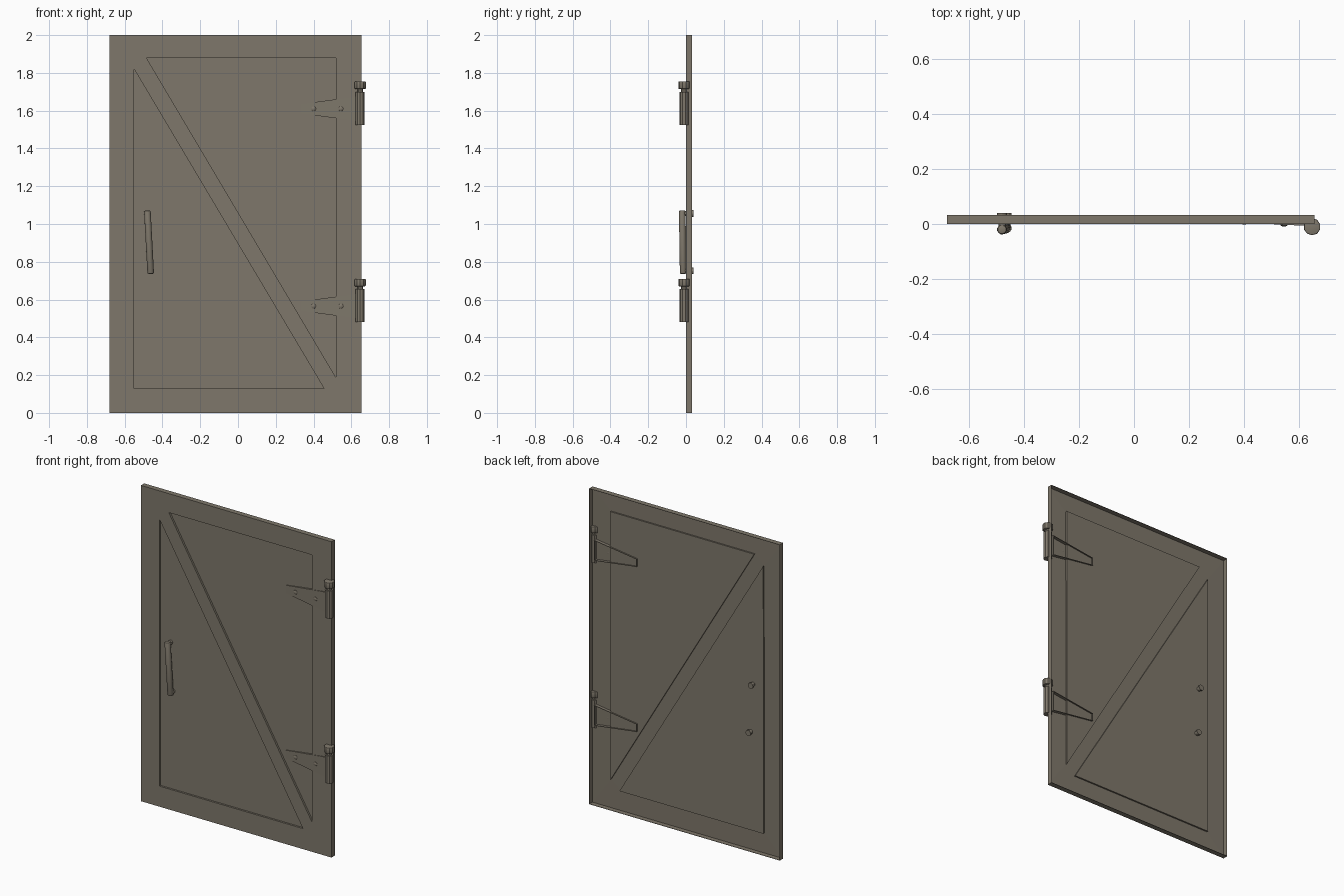
import bpy, bmesh
from mathutils import Vector

cube = bpy.data.objects.get("Cube")
if cube:
    bpy.data.objects.remove(cube, do_unlink=True)

# One painted metal colour for everything
metal = bpy.data.materials.new("grey_brown_metal")
metal.use_nodes = True
COLOUR = (0.21, 0.185, 0.145, 1)
metal.diffuse_color = COLOUR
metal.node_tree.nodes["Principled BSDF"].inputs["Base Color"].default_value = COLOUR


def add_object(name, bm, smooth=False):
    bmesh.ops.recalc_face_normals(bm, faces=bm.faces)
    mesh = bpy.data.meshes.new(name)
    bm.to_mesh(mesh)
    bm.free()
    mesh.materials.append(metal)
    obj = bpy.data.objects.new(name, mesh)
    bpy.context.collection.objects.link(obj)
    if smooth:
        bpy.ops.object.select_all(action="DESELECT")
        obj.select_set(True)
        bpy.context.view_layer.objects.active = obj
        bpy.ops.object.shade_smooth_by_angle()
    return obj


def rod(name, start, end, radius, sides=10, bevel=0):
    """Cylinder between two points, with optionally rounded ends."""
    start, end = Vector(start), Vector(end)
    axis = end - start
    bm = bmesh.new()
    bmesh.ops.create_cone(bm, cap_ends=True, segments=sides, radius1=radius,
                          radius2=radius, depth=axis.length)
    if bevel:
        rims = [e for e in bm.edges if abs(e.verts[0].co.z - e.verts[1].co.z) < 1e-5]
        bmesh.ops.bevel(bm, geom=rims, offset=bevel, segments=2, affect="EDGES", profile=0.5)
    bmesh.ops.rotate(bm, verts=bm.verts, matrix=axis.to_track_quat("Z", "Y").to_matrix())
    bmesh.ops.translate(bm, verts=bm.verts, vec=(start + end) / 2)
    return add_object(name, bm, smooth=True)


def thicken(obj, thickness):
    mod = obj.modifiers.new("sheet_thickness", "SOLIDIFY")
    mod.thickness = thickness
    mod.offset = -1


# Door sheet: frame and diagonal brace around two pressed triangles, with a rear lip
LIP, RECESS = 0.033, 0.012
bm = bmesh.new()


def corner(x, z):
    return bm.verts.new((x, 0, z))


tl, bl, br, tr = corner(-0.68, 2), corner(-0.68, 0), corner(0.655, 0), corner(0.655, 2)
a, b, c = corner(-0.55, 1.82), corner(-0.55, 0.13), corner(0.455, 0.13)
d, e, f = corner(-0.485, 1.88), corner(0.52, 1.88), corner(0.52, 0.185)
for loop in ((tl, bl, b, a), (bl, br, c, b), (br, tr, e, f), (tr, tl, d, e),
             (a, c, f, d), (tl, a, d), (br, f, c)):
    bm.faces.new(loop)


def push_back(loop, depth, floor):
    """Walls running backwards from a loop, closed by a floor if wanted."""
    back = [bm.verts.new(v.co + Vector((0, depth, 0))) for v in loop]
    for i in range(len(loop)):
        j = (i + 1) % len(loop)
        bm.faces.new((loop[i], loop[j], back[j], back[i]))
    if floor:
        bm.faces.new(back)


push_back((a, b, c), RECESS, True)
push_back((d, f, e), RECESS, True)
push_back((tl, bl, br, tr), LIP, False)
door = add_object("door_sheet", bm)
# The front has to face -y so the thickness grows inwards
if door.data.polygons[0].normal.y > 0:
    door.data.flip_normals()
thicken(door, 0.003)

# Hinges
PIN_X, PIN_Y = 0.647, -0.01
for name, z in (("upper_hinge", 1.61), ("lower_hinge", 0.565)):
    rod(name + "_barrel", (PIN_X, PIN_Y, z - 0.085), (PIN_X, PIN_Y, z + 0.09), 0.025)
    rod(name + "_pin", (PIN_X, PIN_Y, z + 0.08), (PIN_X, PIN_Y, z + 0.115), 0.016)
    rod(name + "_cap", (PIN_X, PIN_Y, z + 0.105), (PIN_X, PIN_Y, z + 0.145), 0.031,
        bevel=0.004)

    # Tapered strap, a shallow channel reaching through the sheet
    bm = bmesh.new()
    rim = [(0.33, 0.008, -0.025), (0.63, -0.007, -0.065),
           (0.63, -0.007, 0.065), (0.33, 0.008, 0.025)]
    front = [bm.verts.new((x, y, z + h)) for x, y, h in rim]
    bm.faces.new(front)
    back = [bm.verts.new((v.co.x, 0.022, v.co.z)) for v in front]
    for i in range(4):
        j = (i + 1) % 4
        bm.faces.new((front[i], back[i], back[j], front[j]))
    strap = add_object(name + "_strap", bm)
    if strap.data.polygons[0].normal.y > 0:
        strap.data.flip_normals()
    thicken(strap, 0.004)

    # Domed rivets
    for n, (x, y) in enumerate(((0.40, 0.0045), (0.545, -0.003))):
        bm = bmesh.new()
        bmesh.ops.create_uvsphere(bm, u_segments=10, v_segments=6, radius=0.013)
        bmesh.ops.scale(bm, verts=bm.verts, vec=(1, 0.5, 1))
        bmesh.ops.translate(bm, verts=bm.verts, vec=(x, y, z))
        add_object(f"{name}_rivet_{n + 1}", bm, smooth=True)

# Handle: a slightly leaning bar on two posts bolted through the door
rod("handle_bar", (-0.48, -0.02, 1.072), (-0.462, -0.015, 0.735), 0.018, 12, 0.008)
for name, x, z in (("upper", -0.479, 1.056), ("lower", -0.463, 0.752)):
    rod(name + "_handle_post", (x, -0.018, z), (x, 0.034, z), 0.014, 12)
    rod(name + "_handle_nut", (x, 0.03, z), (x, 0.04, z), 0.018, 12)
